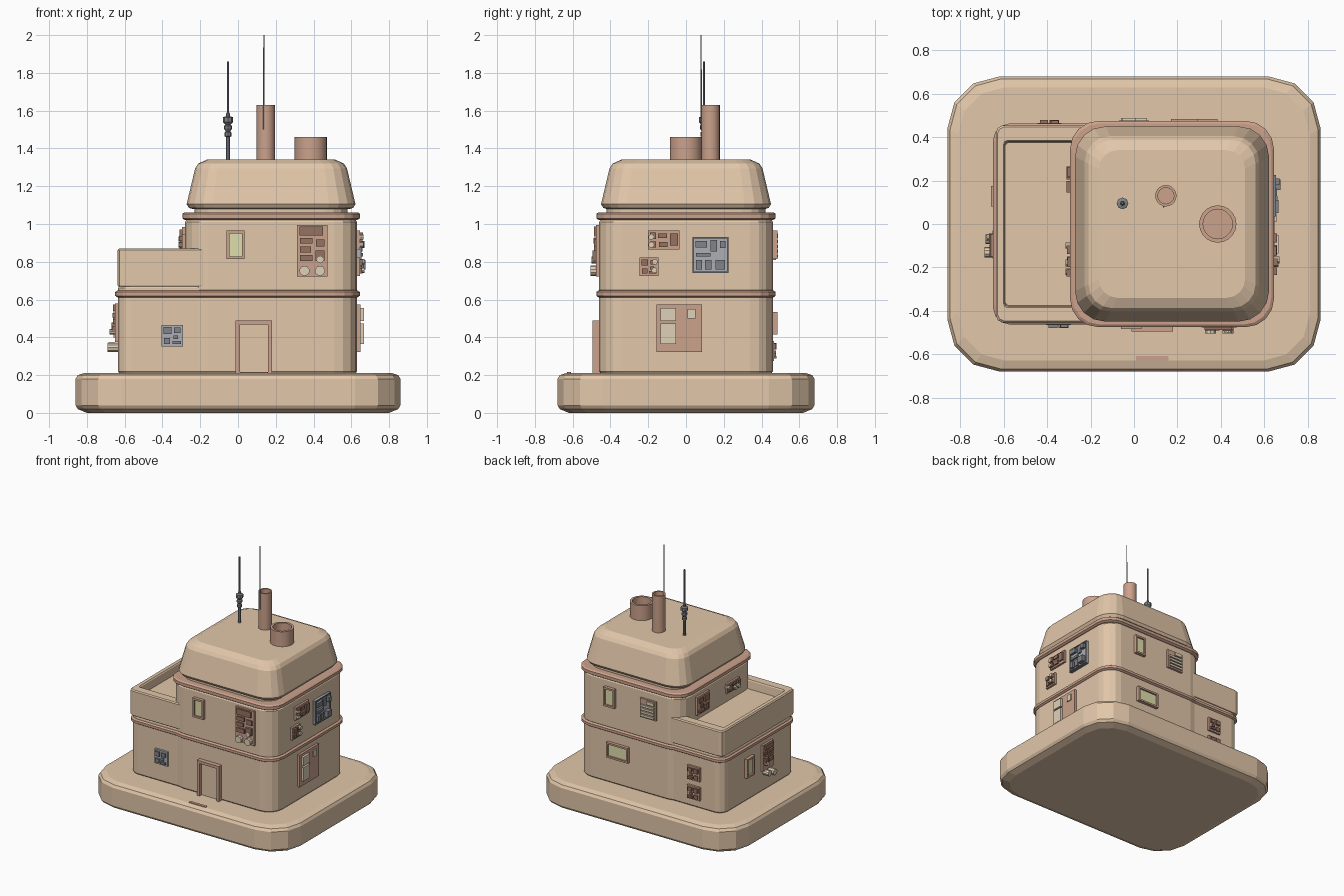
import bpy, bmesh, math
from mathutils import Matrix, Vector

if "Cube" in bpy.data.objects:
    bpy.data.objects.remove(bpy.data.objects["Cube"])

COL = dict(sand=(.76, .57, .40, 1), brown=(.60, .36, .26, 1), dark=(.30, .17, .12, 1),
           grey=(.42, .43, .46, 1), steel=(.22, .23, .25, 1), beige=(.74, .64, .48, 1),
           glass=(.74, .74, .42, 1))
MATS = {}
for k, c in COL.items():
    MATS[k] = bpy.data.materials.new(k)
    MATS[k].diffuse_color = c


def finish(name, bm, col):
    bmesh.ops.recalc_face_normals(bm, faces=bm.faces[:])
    me = bpy.data.meshes.new(name)
    bm.to_mesh(me)
    bm.free()
    me.materials.append(MATS[col])
    ob = bpy.data.objects.new(name, me)
    bpy.context.collection.objects.link(ob)
    return ob


def loft(name, col, rings):
    """Skin a stack of closed point rings and cap both ends."""
    bm = bmesh.new()
    vs = [[bm.verts.new(p) for p in r] for r in rings]
    n = len(vs[0])
    for a, b in zip(vs, vs[1:]):
        for i in range(n):
            bm.faces.new((a[i], a[(i + 1) % n], b[(i + 1) % n], b[i]))
    bm.faces.new(vs[0][::-1])
    bm.faces.new(vs[-1])
    return finish(name, bm, col)


def slab(name, col, x0, x1, y0, y1, r, seg, levels):
    """Rounded rectangle lofted through (z, inset x, inset y) levels."""
    rings = []
    for z, ix, iy in levels:
        rr = max(r - min(ix, iy) * .5, .004)
        ring = []
        for k, (cx, cy) in enumerate([(x1 - ix - rr, y1 - iy - rr), (x0 + ix + rr, y1 - iy - rr),
                                      (x0 + ix + rr, y0 + iy + rr), (x1 - ix - rr, y0 + iy + rr)]):
            for i in range(seg + 1):
                t = math.pi / 2 * (k + i / seg)
                ring.append((cx + rr * math.cos(t), cy + rr * math.sin(t), z))
        rings.append(ring)
    return loft(name, col, rings)


def lathe(name, col, x, y, sides, prof):
    return loft(name, col, [[(x + r * math.cos(2 * math.pi * i / sides), y + r * math.sin(2 * math.pi * i / sides), z)
                             for i in range(sides)] for r, z in prof])


# wall faces: axis, sign, distance from origin
FACES = dict(front=('y', -1, .46), back=('y', 1, .46), wing_front=('y', -1, .45), wing_back=('y', 1, .45),
             right=('x', 1, .63), left=('x', -1, .635), upper_left=('x', -1, .28))


def wall_point(face, u, d, z):
    ax, s, w = FACES[face]
    return Vector((u, s * (w + d), z)) if ax == 'y' else Vector((s * (w + d), u, z))


def boxes(name, face, col, items):
    """Boxes (u0, u1, z0, z1, depth) sitting on a wall."""
    bm = bmesh.new()
    for u0, u1, z0, z1, d in items:
        a, b = wall_point(face, u0, -.012, z0), wall_point(face, u1, d, z1)
        size = b - a
        m = Matrix.Translation((a + b) / 2) @ Matrix.Diagonal((abs(size.x), abs(size.y), abs(size.z), 1))
        bmesh.ops.create_cube(bm, size=1, matrix=m)
    return finish(name, bm, col)


def knobs(name, face, col, items):
    """Short round knobs (u, z, radius, depth) sticking out of a wall."""
    bm = bmesh.new()
    ax = FACES[face][0]
    rot = Matrix.Rotation(math.pi / 2, 4, 'X' if ax == 'y' else 'Y')
    for u, z, r, d in items:
        bmesh.ops.create_cone(bm, cap_ends=True, segments=10, radius1=r, radius2=r, depth=d,
                              matrix=Matrix.Translation(wall_point(face, u, d / 2, z)) @ rot)
    return finish(name, bm, col)


def window(name, face, u0, u1, z0, z1, w=.014):
    boxes(name + "_frame", face, 'brown', [(u0, u0 + w, z0, z1, .025), (u1 - w, u1, z0, z1, .025),
                                           (u0, u1, z0, z0 + w, .025), (u0, u1, z1 - w, z1, .025)])
    boxes(name + "_glass", face, 'glass', [(u0 + w, u1 - w, z0 + w, z1 - w, .012)])


def panel(name, face, plate, detail, u0, u1, z0, z1, parts, d=.016):
    """Plate with raised parts given as fractions (u0, u1, z0, z1, extra depth)."""
    U, Z = u1 - u0, z1 - z0
    boxes(name + "_plate", face, plate, [(u0, u1, z0, z1, d)])
    boxes(name + "_parts", face, detail, [(u0 + a * U, u0 + b * U, z0 + c * Z, z0 + e * Z, d + h)
                                          for a, b, c, e, h in parts])


# plinth and storeys
slab("plinth", 'sand', -.86, .86, -.68, .68, .24, 3,
     [(0, .06, .06), (.02, .012, .012), (.04, 0, 0), (.18, 0, 0), (.2, .012, .012), (.212, .05, .05)])
wall = lambda a, b: [(a, .015, .015), (a + .02, 0, 0), (b - .02, 0, 0), (b, .012, .012)]
slab("lower_storey", 'sand', -.28, .63, -.46, .46, .12, 4, wall(.2, .63))
slab("upper_storey", 'sand', -.28, .63, -.46, .46, .12, 4, wall(.63, 1.03))
slab("wing", 'sand', -.635, -.1, -.45, .45, .07, 3, wall(.2, .68))
slab("wing_parapet", 'sand', -.637, -.155, -.455, .455, .035, 2,
     [(.668, .004, .004), (.675, 0, 0), (.862, 0, 0), (.87, .008, .008),
      (.87, .036, .07), (.862, .042, .075), (.8, .045, .08)])
# trim bands
band = lambda a, b: [(a, .012, .012), (a + .008, 0, 0), (b - .008, 0, 0), (b, .012, .012)]
slab("mid_band", 'brown', -.295, .645, -.475, .475, .13, 4, band(.612, .648))
slab("wing_band", 'brown', -.65, -.1, -.464, .464, .08, 3, band(.612, .648))
slab("top_band", 'brown', -.295, .645, -.475, .475, .13, 4, band(1.022, 1.062))
# roof
slab("roof_neck", 'sand', -.23, .58, -.42, .42, .12, 4, [(1.02, 0, 0), (1.1, 0, 0)])
slab("roof_cap", 'sand', -.272, .622, -.45, .45, .14, 4,
     [(1.08, .03, .03), (1.085, .012, .012), (1.105, 0, 0), (1.295, .045, .045), (1.32, .062, .062), (1.342, .11, .11)])


# chimneys and aerials
def pipe(name, x, y, r, top, wall_t):
    ob = lathe(name, 'brown', x, y, 20, [(r, 1.32), (r, top), (r - wall_t, top), (r - wall_t, top - .08)])
    bpy.context.view_layer.objects.active = ob
    ob.select_set(True)
    bpy.ops.object.shade_smooth_by_angle()
    ob.select_set(False)


pipe("tall_chimney", .147, .13, .049, 1.63, .012)
pipe("wide_vent", .386, 0, .086, 1.46, .018)
lathe("whip_aerial", 'steel', .137, .08, 6, [(.004, 1.5), (.004, 1.8), (.003, 2)])
lathe("mast_aerial", 'steel', -.053, .095, 8,
      [(.011, 1.33), (.011, 1.46), (.018, 1.465), (.018, 1.485), (.012, 1.49), (.021, 1.505), (.021, 1.52),
       (.012, 1.525), (.027, 1.54), (.027, 1.565), (.01, 1.57), (.01, 1.585), (.006, 1.59), (.006, 1.86)])

# doorway and step
boxes("door_frame", 'front', 'brown', [(-.012, .01, .205, .49, .035), (.16, .18, .205, .49, .035),
                                       (-.012, .18, .468, .49, .035)])
boxes("door", 'front', 'sand', [(.01, .16, .205, .468, .008)])
boxes("door_step", 'front', 'brown', [])
step = slab("ground_step", 'brown', .01, .158, -.63, -.608, .004, 1, [(.2, 0, 0), (.217, 0, 0)])
bpy.data.objects.remove(bpy.data.objects["door_step"])

# windows
window("front_window", 'front', -.06, .035, .815, .965)
window("back_upper_window", 'back', .29, .385, .815, .965)
window("back_lower_window", 'back', .17, .36, .415, .535)
window("wing_side_window", 'left', .08, .175, .4, .55)

# equipment layouts
GRID = [(.1, .45, .58, .9, .014), (.58, .88, .62, .88, .01), (.12, .4, .12, .4, .01),
        (.5, .9, .12, .26, .014), (.55, .75, .34, .52, .01)]
TALL = [(.08, .85, .8, .97, .012), (.1, .5, .64, .75, .014), (.62, .9, .58, .72, .01),
        (.1, .45, .47, .58, .01), (.1, .5, .3, .42, .014), (.6, .9, .3, .5, .018)]
WIDE = [(.05, .25, .55, .9, .016), (.32, .6, .6, .85, .01), (.7, .95, .2, .85, .012),
        (.05, .25, .1, .42, .016), (.34, .62, .12, .4, .012)]
panel("front_control_panel", 'front', 'brown', 'dark', .312, .475, .722, .995, TALL)
knobs("front_knobs", 'front', 'beige', [(.352, .752, .027, .045), (.434, .752, .027, .045),
                                        (.435, .81, .018, .04)])
panel("wing_front_panel", 'wing_front', 'grey', 'steel', -.405, -.29, .352, .465, GRID)
panel("right_grey_panel", 'right', 'grey', 'steel', .035, .225, .74, .93,
      [(.08, .4, .72, .9, .02), (.5, .68, .6, .92, .012), (.76, .92, .7, .9, .025), (.1, .5, .46, .56, .015),
       (.1, .26, .1, .36, .02), (.34, .52, .1, .36, .012), (.64, .9, .1, .36, .03), (.0, 1, 0, .04, .008),
       (0, 1, .96, 1, .008), (0, .04, 0, 1, .008), (.96, 1, 0, 1, .008)])
panel("right_wide_panel", 'right', 'brown', 'dark', -.2, -.035, .865, .965, WIDE)
panel("right_small_panel", 'right', 'brown', 'dark', -.245, -.145, .725, .822, GRID)
knobs("right_knobs", 'right', 'beige', [(-.185, .93, .014, .035), (-.185, .89, .014, .035),
                                        (-.165, .8, .015, .04), (-.168, .755, .015, .04)])
panel("right_shutter", 'right', 'brown', 'beige', -.155, .085, .322, .575,
      [(.08, .43, .17, .6, .018), (.08, .43, .65, .92, .018), (.68, .85, .7, .9, .008)], d=.018)
panel("left_control_panel", 'left', 'brown', 'dark', -.16, -.03, .375, .58, TALL)
knobs("left_knobs", 'left', 'beige', [(-.13, .345, .025, .055), (-.07, .355, .022, .05), (-.06, .43, .015, .045)])
panel("terrace_panel", 'upper_left', 'brown', 'dark', .13, .28, .84, .985, GRID)
panel("terrace_small_panel", 'upper_left', 'brown', 'dark', -.25, -.09, .87, .945, WIDE)
knobs("terrace_knobs", 'upper_left', 'beige', [(-.22, .89, .016, .035), (-.18, .89, .016, .035), (-.1, .92, .014, .035)])
panel("wing_back_panel_upper", 'wing_back', 'brown', 'dark', -.445, -.335, .425, .535, GRID)
panel("wing_back_panel_lower", 'wing_back', 'brown', 'dark', -.445, -.335, .275, .38, GRID)
panel("back_louvre", 'back', 'brown', 'beige', -.07, .07, .81, .96,
      [(.08, .92, .08 + .17 * i, .19 + .17 * i, .012) for i in range(4)] + [(.1, .55, .77, .94, .012)])

for m in bpy.data.materials:
    if m.users and not m.is_grease_pencil:
        m.use_nodes = True
        m.node_tree.nodes["Principled BSDF"].inputs["Base Color"].default_value = m.diffuse_color
